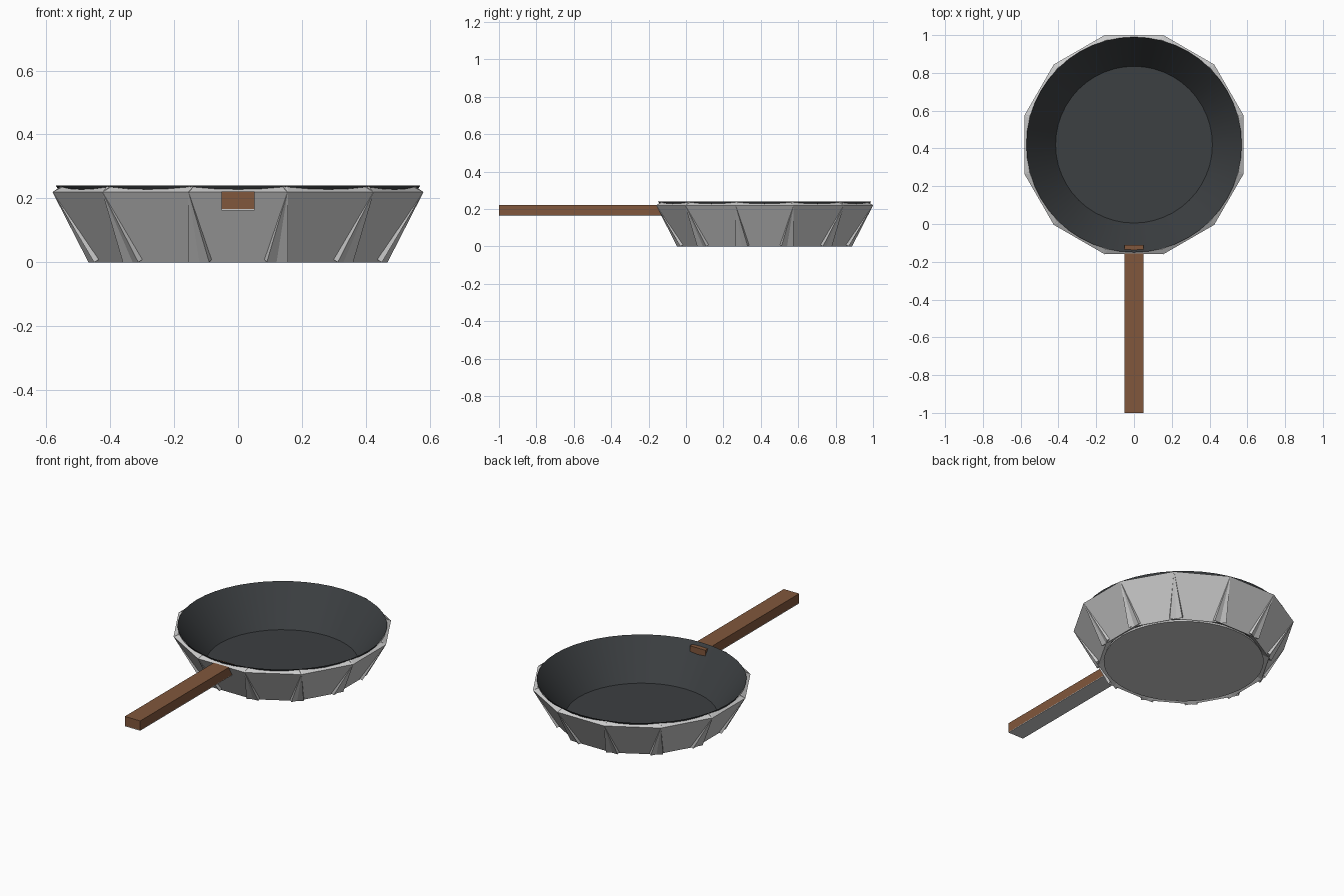
import bpy, bmesh, math
from mathutils import Matrix, Vector

if "Cube" in bpy.data.objects:
    bpy.data.objects.remove(bpy.data.objects["Cube"])

CENTRE_Y = 0.42
SEG = 48


def material(name, rgb):
    m = bpy.data.materials.new(name)
    m.diffuse_color = (*rgb, 1)
    m.use_nodes = True
    m.node_tree.nodes["Principled BSDF"].inputs["Base Color"].default_value = m.diffuse_color
    return m


def add_object(name, bm, mat=None, loc=(0, 0, 0)):
    me = bpy.data.meshes.new(name)
    bm.to_mesh(me)
    bm.free()
    ob = bpy.data.objects.new(name, me)
    ob.location = loc
    bpy.context.collection.objects.link(ob)
    if mat:
        me.materials.append(mat)
    return ob


def lathe(profile, steps=SEG):
    bm = bmesh.new()
    vs = [bm.verts.new((r, 0, z)) for r, z in profile]
    es = [bm.edges.new(p) for p in zip(vs, vs[1:])]
    bmesh.ops.spin(bm, geom=vs + es, cent=(0, 0, 0), axis=(0, 0, 1),
                   angle=2 * math.pi, steps=steps)
    bmesh.ops.remove_doubles(bm, verts=bm.verts, dist=1e-5)
    bmesh.ops.dissolve_degenerate(bm, edges=bm.edges, dist=1e-5)
    bmesh.ops.recalc_face_normals(bm, faces=bm.faces)
    return bm


def box(name, lo, hi, mat=None):
    bm = bmesh.new()
    bmesh.ops.create_cube(bm, size=1)
    lo, hi = Vector(lo), Vector(hi)
    for v in bm.verts:
        v.co = [(a + b) / 2 + c * (b - a) for a, b, c in zip(lo, hi, v.co)]
    return add_object(name, bm, mat)


iron = material("dark_iron", (0.045, 0.05, 0.054))
wood = material("wood", (0.22, 0.095, 0.045))

# One tilted wall slab, hollowed by the bowl shape
bm = bmesh.new()
section = [(0.45, 0), (0.58, 0.22), (0.546, 0.24), (0.416, 0.02)]
face = bm.faces.new([bm.verts.new((r, -0.156, z)) for r, z in section])
ext = bmesh.ops.extrude_face_region(bm, geom=[face])["geom"]
bmesh.ops.translate(bm, vec=(0, 0.312, 0),
                    verts=[g for g in ext if isinstance(g, bmesh.types.BMVert)])
bmesh.ops.recalc_face_normals(bm, faces=bm.faces)
slab = add_object("slab_template", bm)
cutter = add_object("bowl_cutter", lathe(
    [(0, 0.018), (0.4175, 0.018), (0.6168, 0.3), (0, 0.3)]))
cutter.hide_render = True
mod = slab.modifiers.new("hollow", 'BOOLEAN')
mod.operation = 'DIFFERENCE'
mod.solver = 'EXACT'
mod.object = cutter
bpy.context.view_layer.update()
cut_mesh = bpy.data.meshes.new_from_object(
    slab.evaluated_get(bpy.context.evaluated_depsgraph_get()))

# Twelve slabs overlap around the pan to make the faceted wall
bm = bmesh.new()
for i in range(12):
    piece = cut_mesh.copy()
    piece.transform(Matrix.Rotation(i * math.pi / 6, 4, 'Z'))
    bm.from_mesh(piece)
    bpy.data.meshes.remove(piece)
add_object("pan_wall", bm, loc=(0, CENTRE_Y, 0))
bpy.data.objects.remove(slab)
bpy.data.objects.remove(cutter)

# Round underside
add_object("pan_base", lathe([(0, 0.001), (0.435, 0.001), (0.43, 0.016), (0, 0.016)]),
           loc=(0, CENTRE_Y, 0))

# Dark smooth cooking surface
bowl = add_object("bowl_lining", lathe([(0, 0.02), (0.415, 0.02), (0.57, 0.24)]),
                  iron, (0, CENTRE_Y, 0))
bm = bmesh.new()
bm.from_mesh(bowl.data)
for f in bm.faces:
    c = f.calc_center_median()
    if f.normal.dot(Vector((-c.x, -c.y, 0.5))) < 0:
        f.normal_flip()
bm.to_mesh(bowl.data)
bm.free()
bpy.context.view_layer.objects.active = bowl
bowl.select_set(True)
bpy.ops.object.shade_smooth_by_angle(angle=math.radians(25))

# Handle with a metal strip underneath
box("handle", (-0.051, -1, 0.167), (0.051, -0.11, 0.222), wood)
box("handle_strip", (-0.051, -1, 0.163), (0.051, -0.11, 0.167))
